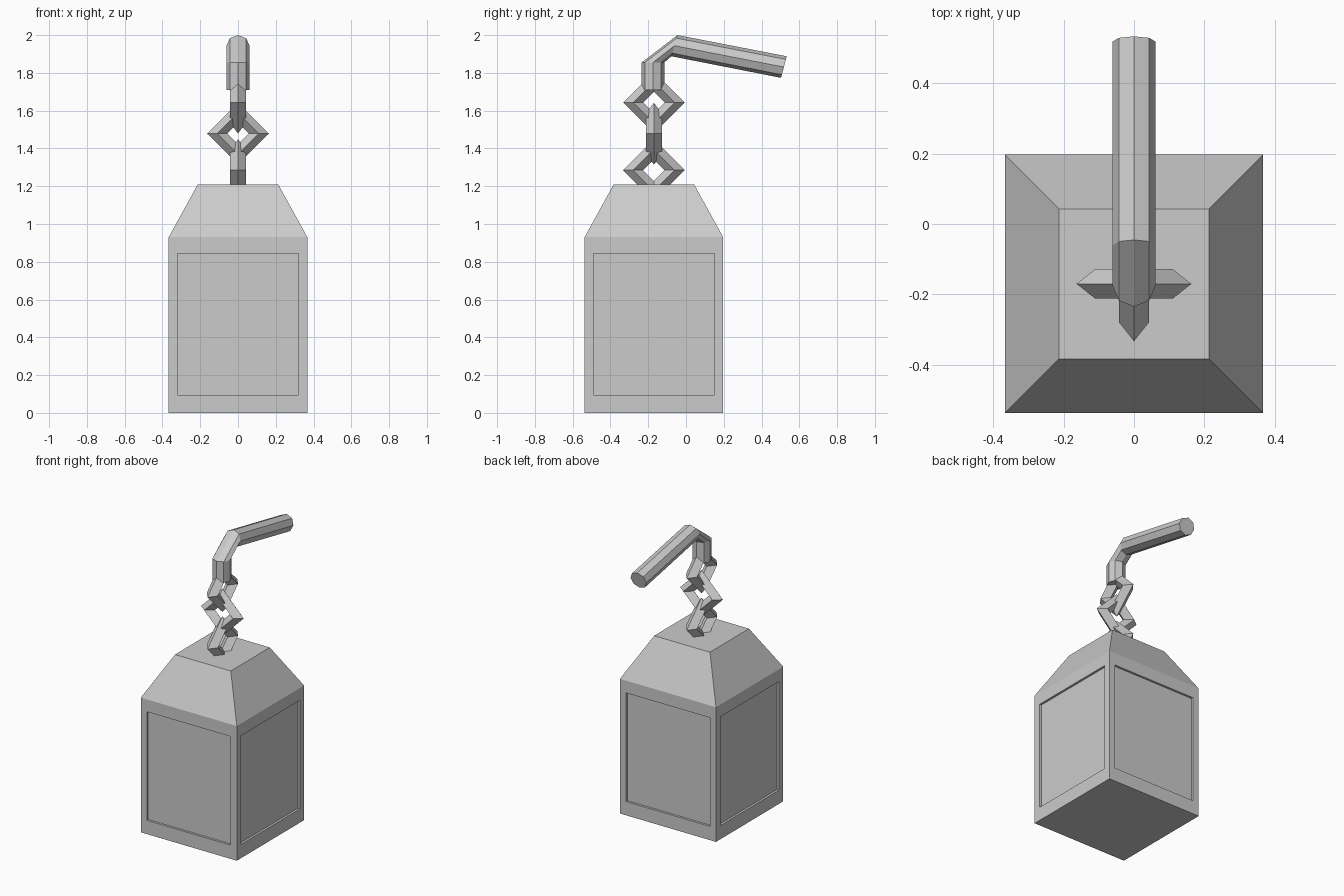
import bpy, bmesh
from math import sin, cos, pi
from mathutils import Vector

if "Cube" in bpy.data.objects:
    bpy.data.objects.remove(bpy.data.objects["Cube"])

CY = -0.17  # lantern axis in y


def make_object(name, bm):
    bmesh.ops.recalc_face_normals(bm, faces=bm.faces[:])
    me = bpy.data.meshes.new(name)
    bm.to_mesh(me)
    bm.free()
    ob = bpy.data.objects.new(name, me)
    bpy.context.collection.objects.link(ob)
    return ob


def loft(bm, rings, closed=False):
    """Skin a list of vertex rings; cap the ends unless closed into a loop."""
    vs = [[bm.verts.new(p) for p in r] for r in rings]
    n = len(vs[0])
    pairs = list(zip(vs, vs[1:])) + ([(vs[-1], vs[0])] if closed else [])
    for a, b in pairs:
        for i in range(n):
            j = (i + 1) % n
            bm.faces.new((a[i], a[j], b[j], b[i]))
    if not closed:
        bm.faces.new(vs[0])
        bm.faces.new(vs[-1])


# Lantern body: square box with tapered roof and recessed panels
def square(h, z):
    return [(x * h, CY + y * h, z) for x, y in ((-1, -1), (1, -1), (1, 1), (-1, 1))]


bm = bmesh.new()
loft(bm, [square(0.367, 0), square(0.367, 0.93), square(0.213, 1.21)])
bmesh.ops.recalc_face_normals(bm, faces=bm.faces[:])
sides = [f for f in bm.faces if abs(f.normal.z) < 0.01]
bmesh.ops.inset_individual(bm, faces=sides, thickness=0.066)
for v in {v for f in sides for v in f.verts}:
    v.co.z = 0.095 if v.co.z < 0.5 else 0.845
panels = bmesh.ops.extrude_discrete_faces(bm, faces=sides)["faces"]
for f in panels:
    f.normal_update()
    bmesh.ops.translate(bm, verts=f.verts[:], vec=-f.normal * 0.015)
make_object("lantern_body", bm)


# Chain: diamond-shaped links, alternately turned a quarter
def chain_link(name, z, along_x):
    bm = bmesh.new()
    section = ((0.163, 0), (0.11, 0.042), (0.057, 0), (0.11, -0.042))
    rings = []
    for k in range(4):
        c, s = cos(k * pi / 2), sin(k * pi / 2)
        ring = []
        for r, w in section:
            x, y = (r * c, w) if along_x else (w, r * c)
            ring.append((x, CY + y, z + r * s))
        rings.append(ring)
    loft(bm, rings, closed=True)
    make_object(name, bm)


chain_link("chain_link_bottom", 1.285, False)
chain_link("chain_link_middle", 1.478, True)
chain_link("chain_link_top", 1.643, False)

# Hanging arm: octagonal bar, each ring given by outer and inner (y, z) points
stations = (((-0.235, 1.71), (-0.115, 1.71)),
            ((-0.235, 1.855), (-0.115, 1.855)),
            ((-0.045, 2.0), (-0.077, 1.888)),
            ((0.533, 1.888), (0.503, 1.774)))
rings = []
for outer, inner in stations:
    o, i = Vector((0, *outer)), Vector((0, *inner))
    mid, half = (o + i) / 2, (o - i) / 2
    rings.append([mid + half * cos(k * pi / 4) + Vector((0.061 * sin(k * pi / 4), 0, 0))
                  for k in range(8)])
bm = bmesh.new()
loft(bm, rings)
make_object("hanging_arm", bm)
